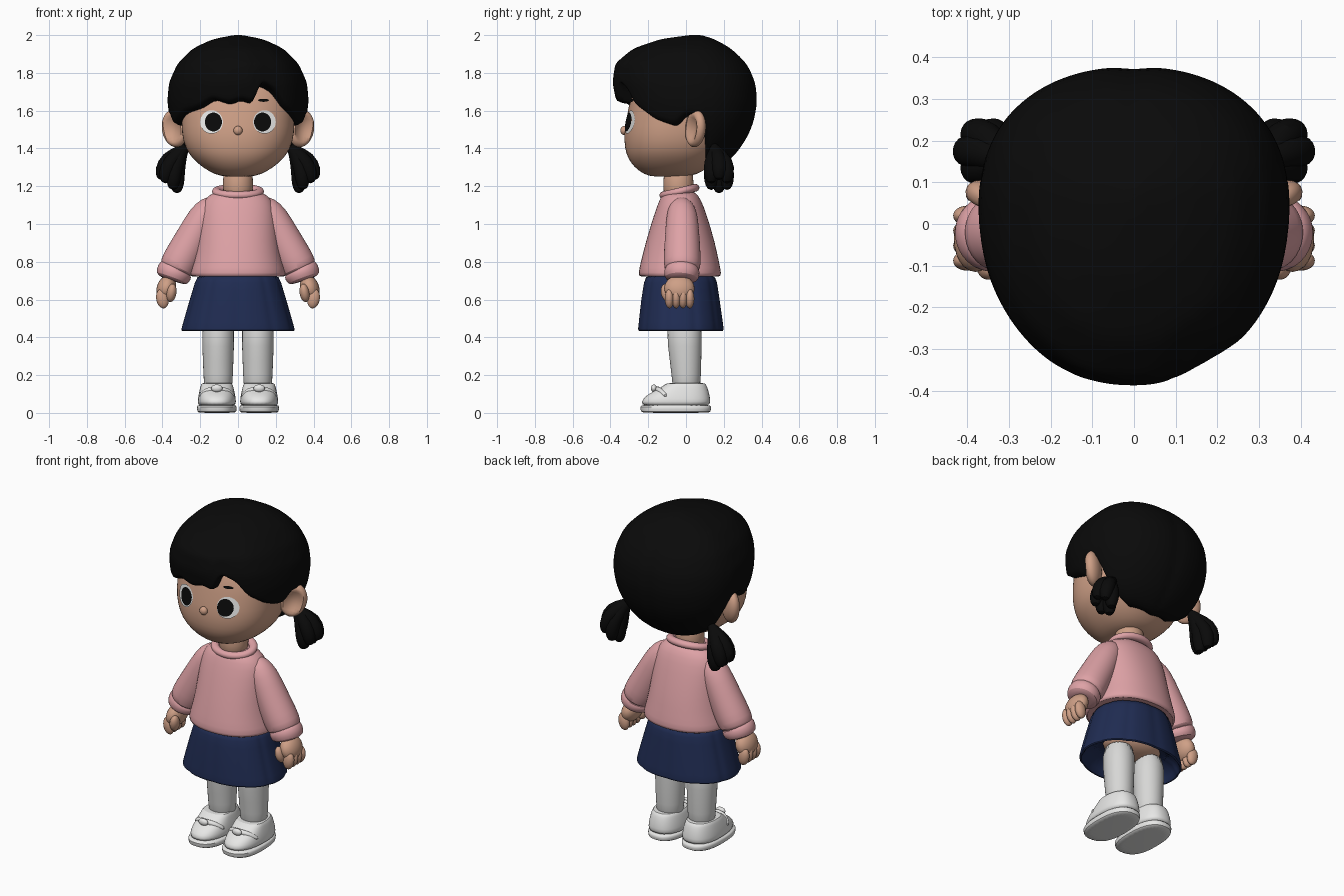
import bpy, bmesh
from math import sin, cos, pi, radians, degrees, exp
from mathutils import Vector, Matrix, Euler

if "Cube" in bpy.data.objects:
    bpy.data.objects.remove(bpy.data.objects["Cube"])
parts = []


def material(name, r, g, b):
    m = bpy.data.materials.new(name)
    m.use_nodes = True
    m.diffuse_color = (r, g, b, 1)
    node = next(n for n in m.node_tree.nodes if n.type == 'BSDF_PRINCIPLED')
    node.inputs["Base Color"].default_value = (r, g, b, 1)
    node.inputs["Roughness"].default_value = 0.8
    return m


skin = material("skin", 0.62, 0.35, 0.24)
black = material("black hair", 0.003, 0.003, 0.003)
pink = material("pink knit", 0.73, 0.36, 0.38)
navy = material("navy cloth", 0.014, 0.025, 0.085)
white = material("white leather", 0.82, 0.82, 0.81)
sock = material("light grey sock", 0.68, 0.68, 0.67)


def finish(name, bm, mat, smooth=0):
    bmesh.ops.recalc_face_normals(bm, faces=bm.faces)
    me = bpy.data.meshes.new(name)
    bm.to_mesh(me)
    bm.free()
    me.materials.append(mat)
    ob = bpy.data.objects.new(name, me)
    bpy.context.collection.objects.link(ob)
    if smooth:
        ob.modifiers.new("Smooth", 'SUBSURF').levels = smooth
        ob.modifiers["Smooth"].render_levels = smooth
    parts.append(ob)
    return ob


def mirror(ob):
    """Copy a left part to the right."""
    twin = ob.copy()
    twin.data = ob.data.copy()
    twin.data.transform(Matrix.Scale(-1, 4, (1, 0, 0)))
    twin.data.flip_normals()
    twin.name = ob.name.replace("left", "right")
    bpy.context.collection.objects.link(twin)
    parts.append(twin)


def skin_rings(name, rings, mat, smooth=1):
    """Bridge closed rings of points and cap both ends."""
    bm = bmesh.new()
    rows = [[bm.verts.new(p) for p in ring] for ring in rings]
    n = len(rows[0])
    for a, b in zip(rows, rows[1:]):
        for i in range(n):
            k = (i + 1) % n
            bm.faces.new((a[i], a[k], b[k], b[i]))
    bm.faces.new(rows[0])
    bm.faces.new(rows[-1])
    return finish(name, bm, mat, smooth)


def power(v, n):
    return (1 if v >= 0 else -1) * abs(v) ** (2 / n)


def oval(phi, z, rx, front, back, cx=0, cy=0, n=2.2):
    """Point on an oval section; angle 0 faces the front."""
    depth = cy - front if cos(phi) > 0 else back - cy
    return Vector((cx + rx * power(sin(phi), n), cy - depth * power(cos(phi), n), z))


def loft(name, table, mat, cx=0, cy=0, n=2.2, seg=32, groove=0):
    rings = []
    for row in table:
        ring = []
        for i in range(seg):
            p = oval(2 * pi * i / seg, *row, cx, cy, n)
            f = 1 - groove * (i % 6 == 0)
            ring.append((cx + (p.x - cx) * f, cy + (p.y - cy) * f, p.z))
        rings.append(ring)
    return skin_rings(name, rings, mat)


def tube(name, path, mat, seg=14):
    """Sweep circles along points given as x, y, z, radius."""
    pts = [Vector(p[:3]) for p in path]
    rings = []
    for j, p in enumerate(pts):
        d = pts[min(j + 1, len(pts) - 1)] - pts[max(j - 1, 0)]
        u = d.cross(Vector((0, 1, 0))).normalized()
        v = d.cross(u).normalized()
        rings.append([p + path[j][3] * (u * cos(2 * pi * i / seg) + v * sin(2 * pi * i / seg))
                      for i in range(seg)])
    return skin_rings(name, rings, mat)


def ball(name, loc, size, mat, rot=(0, 0, 0), dent=0):
    bm = bmesh.new()
    bmesh.ops.create_uvsphere(bm, u_segments=24, v_segments=16, radius=1)
    for v in bm.verts:
        r = v.co.x ** 2 + v.co.z ** 2
        if v.co.y < 0 and r < 0.6:
            v.co.y += dent * (1 - r / 0.6)
    bm.transform(Matrix.LocRotScale(Vector(loc), Euler([radians(a) for a in rot]), Vector(size)))
    return finish(name, bm, mat)


def lookup(table, x):
    """Linear interpolation of table rows keyed by the first value."""
    for a, b in zip(table, table[1:]):
        if x <= b[0]:
            t = max(0, (x - a[0]) / (b[0] - a[0]))
            return [p + (q - p) * t for p, q in zip(a, b)][1:]
    return list(table[-1][1:])


# Head and neck: height, half width, front, back
HEAD = [(1.25, .06, -.17, -.02), (1.26, .12, -.22, .06), (1.3, .19, -.275, .12),
        (1.35, .245, -.31, .17), (1.4, .28, -.325, .21), (1.48, .3, -.33, .25),
        (1.56, .3, -.315, .28), (1.65, .3, -.3, .29), (1.75, .27, -.27, .25), (1.8, .2, -.2, .2)]
loft("head", HEAD, skin, cy=-.08)
loft("neck", [(1.12, .08, -.12, .04), (1.2, .08, -.12, .04), (1.32, .08, -.12, .04)], skin, cy=-.04, n=2)
ball("nose", (0, -.328, 1.495), (.024, .02, .024), skin)
mirror(ball("left_ear", (.335, .05, 1.505), (.075, .045, .1), skin, (0, 14, 32), .9))


def face_plate(name, cx, cz, rx, rz, lift, mat):
    """Thin oval plate that follows the face."""
    bm = bmesh.new()
    bmesh.ops.create_circle(bm, cap_ends=True, segments=28, radius=1)
    bmesh.ops.inset_region(bm, faces=bm.faces, thickness=.5)
    for v in bm.verts:
        x, z = cx + v.co.x * rx, cz + v.co.y * rz
        w, front, _ = lookup(HEAD, z)
        v.co = (x, -.08 - (-.08 - front) * (1 - abs(x / w) ** 2.2) ** (1 / 2.2) - lift, z)
    return finish(name, bm, mat)


# Eyes and brows
mirror(face_plate("left_eye_white", .14, 1.54, .06, .062, .004, white))
mirror(face_plate("left_pupil", .13, 1.54, .045, .05, .008, black))
mirror(face_plate("left_brow", .135, 1.655, .028, .008, .006, black))

# Hair cap: profile, then fringe edge height by angle
HAIR = [(1.27, .12, -.2, .14), (1.35, .25, -.28, .25), (1.45, .32, -.31, .325),
        (1.55, .36, -.34, .365), (1.65, .375, -.37, .38), (1.75, .365, -.39, .37),
        (1.85, .32, -.375, .325), (1.93, .24, -.28, .24), (1.98, .13, -.13, .15), (2, .02, .02, .08)]
SIDE = [(66, 1.53), (76, 1.51), (84, 1.58), (98, 1.55), (106, 1.36), (120, 1.31), (180, 1.29)]
FRINGE = [(-50, 1.58), (-32, 1.61), (-20, 1.66), (-5, 1.63), (2, 1.66), (11, 1.63),
          (15, 1.7), (20, 1.75), (33, 1.7), (40, 1.62), (57, 1.55)]
EDGE = [(-a, z) for a, z in reversed(SIDE)] + FRINGE + SIDE
SEG, ROWS = 96, 18


def hair_point(i, j):
    deg = 360 * i / SEG - 180
    low = lookup(EDGE, deg)[0]
    z = low + (2 - low) * sin(pi / 2 * max(j, 0) / ROWS)
    p = oval(radians(deg), z, *lookup(HAIR, z), cy=.05)
    f = 1 - .035 * exp(-((deg - 27) / 13) ** 2) - .02 * exp(-((abs(deg) - 180) / 4) ** 2)
    if j < 0:
        f = .6
    return (p.x * f, .05 + (p.y - .05) * f, z)


skin_rings("hair", [[hair_point(i, j) for i in range(SEG)] for j in range(-1, ROWS + 1)], black)

# Pigtails made of fanned locks
for k in range(6):
    a = 2 * pi * k / 6
    x, y, z = .365 + .042 * cos(a), .175 + .048 * sin(a), 1.215 + .035 * cos(a)
    mirror(tube(f"left_pigtail_lock_{k + 1}",
                [(.265, .15, 1.42, .02), (.3, .155, 1.385, .035),
                 (x * .6 + .128, y, z + .1, .042), (x, y, z + .03, .043), (x, y, z - .02, .02)], black, 10))

# Sweater
loft("sweater_body", [(.73, .2, -.2, .14), (.718, .25, -.245, .18), (.735, .258, -.255, .19),
                      (.8, .238, -.24, .175), (.9, .218, -.215, .155), (1.05, .205, -.17, .11),
                      (1.13, .185, -.14, .08), (1.17, .13, -.12, .05), (1.175, .07, -.08, .02)],
     pink, cy=-.03)
collar = []
for j in range(10):
    b = 2 * pi * j / 10
    collar.append([Vector(((.115 + .025 * cos(b)) * sin(a), -.035 - (.083 + .025 * cos(b)) * cos(a),
                           1.172 - .02 * cos(a) + .022 * sin(b)))
                   for a in [2 * pi * i / 32 for i in range(32)]])
bm = bmesh.new()
grid = [[bm.verts.new(p) for p in ring] for ring in collar]
for j in range(10):
    for i in range(32):
        bm.faces.new((grid[j - 1][i - 1], grid[j - 1][i], grid[j][i], grid[j][i - 1]))
finish("sweater_collar", bm, pink, 1)
mirror(tube("left_sleeve", [(.11, -.03, 1.12, .04), (.14, -.025, 1.09, .07), (.18, -.02, 1.04, .085),
                            (.235, -.02, .93, .093), (.295, -.02, .82, .1), (.325, -.02, .765, .098),
                            (.33, -.02, .75, .08)], pink, 20))
mirror(tube("left_cuff", [(.325, -.02, .77, .07), (.33, -.02, .765, .092), (.338, -.022, .74, .096),
                          (.35, -.025, .71, .09), (.353, -.025, .7, .06)], pink, 20))

# Hands
mirror(ball("left_palm", (.38, -.035, .66), (.05, .08, .07), skin, (0, -18, 0)))
mirror(ball("left_thumb", (.352, -.1, .635), (.026, .032, .05), skin, (15, -10, 0)))
for k in range(4):
    mirror(ball(f"left_finger_{k + 1}", (.4, -.088 + .036 * k, .605), (.033, .024, .052), skin, (0, 10, 0)))

# Skirt with pleat grooves
loft("skirt", [(.74, .215, -.215, .155), (.7, .225, -.222, .165), (.6, .256, -.24, .18),
               (.46, .296, -.254, .2), (.435, .303, -.258, .203), (.43, .29, -.245, .19),
               (.45, .28, -.23, .18), (.54, .25, -.2, .15)], navy, cy=-.03, seg=60, groove=.025)
ball("hips", (0, -.02, .53), (.18, .12, .07), skin)

# Legs and shoes
mirror(loft("left_leg", [(.08, .075, -.07, .075), (.2, .078, -.075, .08), (.35, .085, -.098, .083),
                         (.52, .088, -.108, .088)], sock, cx=.105, n=2, seg=24))
mirror(loft("left_shoe_sole", [(0, .095, -.225, .12), (.004, .104, -.24, .132), (.035, .107, -.246, .135),
                               (.045, .1, -.235, .128)], white, cx=.112, cy=-.06, n=2.5))
mirror(loft("left_shoe_upper", [(.03, .1, -.236, .128), (.06, .102, -.238, .13), (.09, .098, -.215, .126),
                                (.115, .093, -.17, .12), (.14, .087, -.125, .112), (.16, .08, -.1, .1),
                                (.155, .065, -.07, .08)], white, cx=.112, cy=-.03, n=2.4))
mirror(tube("left_shoe_strap", [(.018, -.1, .085, .012), (.05, -.135, .118, .016), (.112, -.16, .13, .016),
                                (.174, -.135, .118, .016), (.206, -.1, .085, .012)], white, 10))
mirror(ball("left_shoe_knot", (.112, -.17, .13), (.03, .016, .02), white))

# Smooth shading with sharp edges kept
bpy.ops.object.select_all(action='DESELECT')
for ob in parts:
    ob.select_set(True)
bpy.context.view_layer.objects.active = parts[0]
bpy.ops.object.shade_smooth_by_angle(angle=radians(45))
